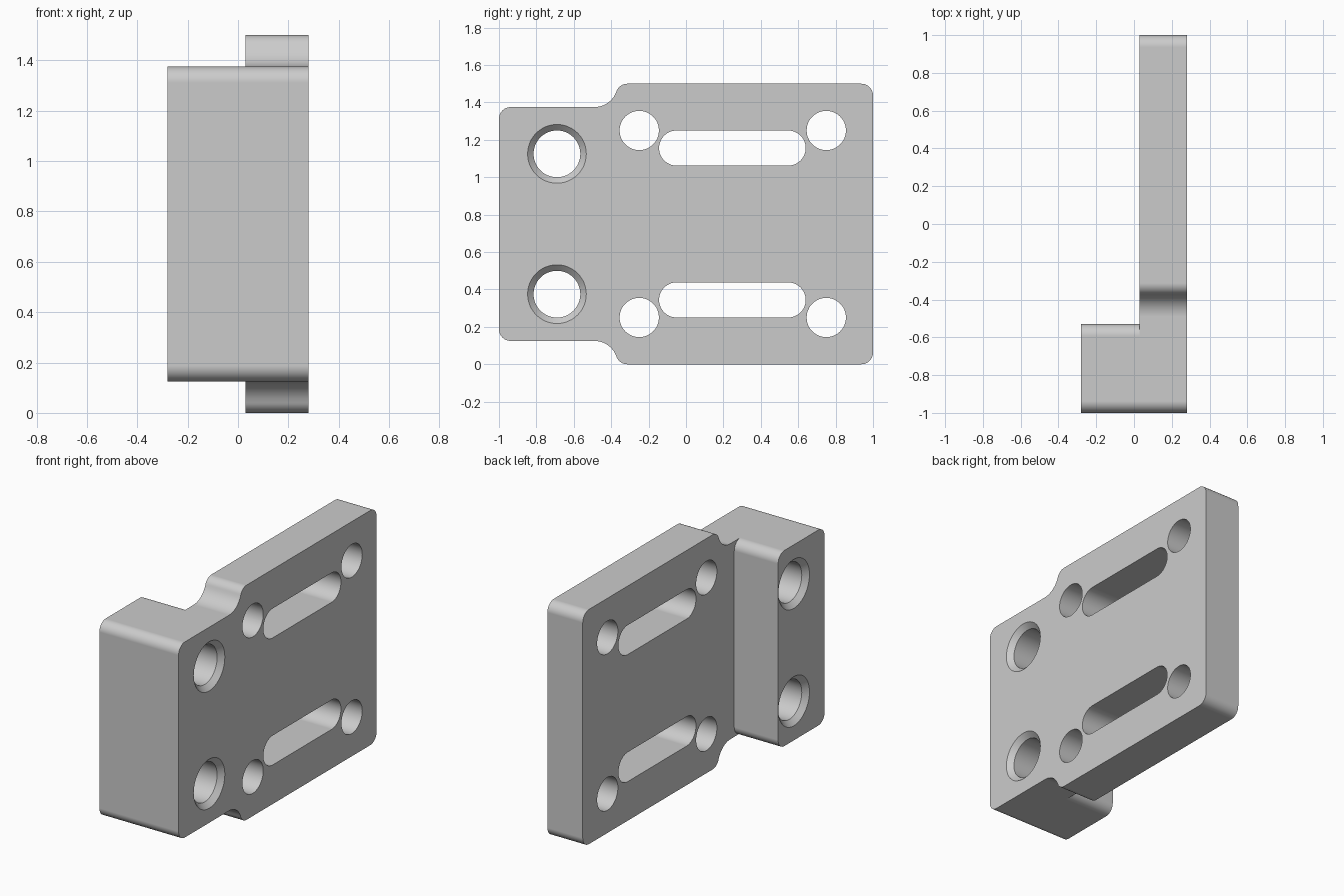
import bpy
import bmesh
from math import sin, cos, radians, sqrt

cube = bpy.data.objects.get("Cube")
if cube:
    bpy.data.objects.remove(cube, do_unlink=True)

# Main dimensions
OUTER, INNER, BACK = 0.28, 0.03, -0.28   # plate faces and block face along x
MID = 0.75                               # mirror height
R = 0.0625                               # corner radius
COVE = 0.125                             # step height and cove radius


def arc(cy, cz, r, start, end, steps=10):
    """Points (y, z) on an arc, angles in degrees."""
    angles = [radians(start + (end - start) * i / steps) for i in range(steps + 1)]
    return [(cy + r * cos(a), cz + r * sin(a)) for a in angles]


def mirrored(half):
    """Close an upper half outline by mirroring it about the middle height."""
    return half + [(y, 2 * MID - z) for y, z in reversed(half)]


def loft(bm, sections):
    """Skin equal (y, z) rings placed at given x positions, with capped ends."""
    rings = [[bm.verts.new((x, y, z)) for y, z in pts] for x, pts in sections]
    n = len(rings[0])
    faces = [bm.faces.new(rings[0]), bm.faces.new(rings[-1][::-1])]
    for a, b in zip(rings, rings[1:]):
        faces += [bm.faces.new((a[i], b[i], b[(i + 1) % n], a[(i + 1) % n]))
                  for i in range(n)]
    bmesh.ops.recalc_face_normals(bm, faces=faces)


def make_object(name, bm):
    mesh = bpy.data.meshes.new(name)
    bm.to_mesh(mesh)
    bm.free()
    obj = bpy.data.objects.new(name, mesh)
    bpy.context.collection.objects.link(obj)
    return obj


def boolean(target, tool, operation):
    mod = target.modifiers.new(operation.title(), 'BOOLEAN')
    mod.operation, mod.solver, mod.object = operation, 'EXACT', tool
    bpy.context.view_layer.objects.active = target
    bpy.ops.object.modifier_apply(modifier=mod.name)
    bpy.data.objects.remove(tool, do_unlink=True)


# Plate: rounded outline with a coved step down to the narrow front end
top = 2 * MID
cove_y = -0.49
round_y = cove_y + sqrt((COVE + R) ** 2 - R ** 2)
tangent = -math_angle if (math_angle := 0) else -19.47
front_corner = arc(-1 + R, top - COVE - R, R, 180, 90)
outline = mirrored(front_corner
                   + arc(cove_y, top, COVE, -90, tangent)
                   + arc(round_y, top - R, R, 180 + tangent, 90)[1:]
                   + arc(1 - R, top - R, R, 90, 0))
bm = bmesh.new()
loft(bm, [(INNER, outline), (OUTER, outline)])
bracket = make_object("bracket_plate", bm)

# Block: thick foot at the front end
block_outline = mirrored(front_corner + arc(-0.53 - R, top - COVE - R, R, 90, 0))
bm = bmesh.new()
loft(bm, [(BACK, block_outline), (INNER, block_outline)])
boolean(bracket, make_object("foot_block", bm), 'UNION')

# Holes and slots, mirrored about the middle height
bm = bmesh.new()
for side in (-1, 1):
    for y in (-0.25, 0.75):
        hole = arc(y, MID + side * 0.5, 0.105, 0, 352.5, 47)
        loft(bm, [(-0.1, hole), (0.4, hole)])
    z = MID + side * 0.406
    slot = arc(-0.05, z, 0.094, 90, 270, 24) + arc(0.546, z, 0.094, -90, 90, 24)
    loft(bm, [(-0.1, slot), (0.4, slot)])
    # Foot holes, chamfered at both ends
    wide, bore = (arc(-0.69, MID + side * 0.375, r, 0, 352.5, 47)
                  for r in (0.157, 0.125))
    depth = 0.032
    loft(bm, [(BACK - 0.1, wide), (BACK, wide), (BACK + depth, bore),
              (OUTER - depth, bore), (OUTER, wide), (OUTER + 0.1, wide)])
cutter = make_object("hole_cutter", bm)
cutter.hide_render = True
boolean(bracket, cutter, 'DIFFERENCE')
bracket.name = "mounting_bracket"

# Grey metal finish
grey = bpy.data.materials.new("grey_metal")
grey.use_nodes = True
colour = (0.6, 0.6, 0.6, 1)
grey.diffuse_color = colour
grey.node_tree.nodes["Principled BSDF"].inputs["Base Color"].default_value = colour
bracket.data.materials.clear()
bracket.data.materials.append(grey)

# Smooth fillets and bores, crisp edges, flat faces
bpy.ops.object.select_all(action='DESELECT')
bracket.select_set(True)
bpy.context.view_layer.objects.active = bracket
bpy.ops.object.shade_smooth_by_angle(angle=radians(30))
weighted = bracket.modifiers.new("Weighted Normal", 'WEIGHTED_NORMAL')
weighted.keep_sharp = True
